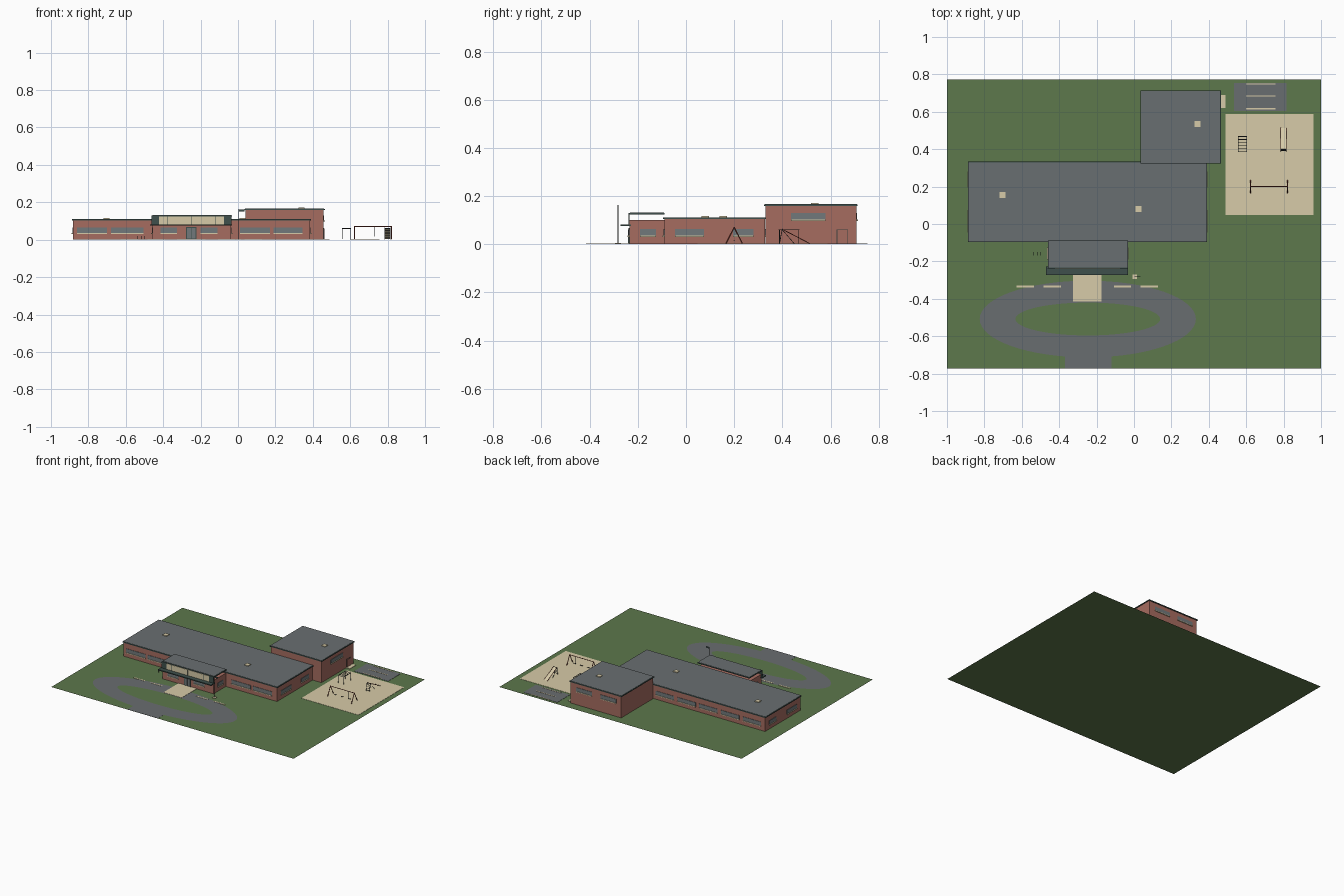
import bpy, bmesh, math
from mathutils import Vector, Matrix

cube = bpy.data.objects.get("Cube")
if cube:
    bpy.data.objects.remove(cube, do_unlink=True)


def material(name, r, g, b):
    def lin(c):
        c /= 255
        return c / 12.92 if c < 0.04 else ((c + 0.055) / 1.055) ** 2.4
    m = bpy.data.materials.new(name)
    m.use_nodes = True
    col = (lin(r), lin(g), lin(b), 1)
    m.diffuse_color = col
    m.node_tree.nodes["Principled BSDF"].inputs["Base Color"].default_value = col
    return m


GRASS = material("grass green", 93, 120, 76)
BRICK = material("brick red", 166, 108, 96)
ROOF = material("roof grey", 105, 111, 113)
ASPHALT = material("asphalt grey", 105, 109, 112)
CREAM = material("cream", 215, 203, 168)
TRIM = material("dark green trim", 62, 80, 76)
GLASS = material("window grey", 113, 121, 123)
STEEL = material("dark steel", 62, 66, 64)
RUST = material("rust red", 135, 66, 54)
FLOOR = 0.0008  # lowest level of everything that rests on the lawn


def finish(name, bm, mat):
    me = bpy.data.meshes.new(name)
    bmesh.ops.recalc_face_normals(bm, faces=bm.faces)
    bm.to_mesh(me)
    bm.free()
    me.materials.append(mat)
    ob = bpy.data.objects.new(name, me)
    bpy.context.collection.objects.link(ob)
    return ob


def boxes(name, mat, *items):
    """Each item is (x0, x1, y0, y1, z0, z1)."""
    bm = bmesh.new()
    for x0, x1, y0, y1, z0, z1 in items:
        z0 = max(z0, FLOOR)
        mid = Matrix.Translation(((x0 + x1) / 2, (y0 + y1) / 2, (z0 + z1) / 2))
        size = Matrix.Diagonal((x1 - x0, y1 - y0, z1 - z0, 1))
        bmesh.ops.create_cube(bm, size=1, matrix=mid @ size)
    return finish(name, bm, mat)


def rods(name, mat, r, *pairs):
    bm = bmesh.new()
    for a, b in pairs:
        a, b = Vector(a), Vector(b)
        a.z, b.z = max(a.z, r + FLOOR), max(b.z, r + FLOOR)
        rot = (b - a).to_track_quat('Z', 'Y').to_matrix().to_4x4()
        bmesh.ops.create_cone(bm, cap_ends=True, segments=6, radius1=r, radius2=r,
                              depth=(b - a).length,
                              matrix=Matrix.Translation((a + b) / 2) @ rot)
    return finish(name, bm, mat)


def plate(name, mat, x0, x1, y0, y1, z):
    return boxes(name, mat, (x0, x1, y0, y1, 0, z))


def roof(name, x0, x1, y0, y1, z):
    """Flat grey roof with a dark edge."""
    e = 0.006
    boxes(name + "_roof_edge", TRIM, (x0 - e, x1 + e, y0 - e, y1 + e, z, z + 0.006))
    boxes(name + "_roof", ROOF, (x0 - 0.003, x1 + 0.003, y0 - 0.003, y1 + 0.003, z, z + 0.008))


def windows(name, axis, wall, side, z0, z1, *spans):
    """Glass plates and sills on a wall facing +/- axis."""
    glass, sills = [], []
    for a, b in spans:
        for out, g, lo, hi in ((glass, 0.003, z0, z1), (sills, 0.007, z0 - 0.005, z0)):
            p, q = sorted((wall - side * 0.002, wall + side * g))
            out.append((p, q, a, b, lo, hi) if axis == 'x' else (a, b, p, q, lo, hi))
    boxes(name + "_windows", GLASS, *glass)
    boxes(name + "_sills", CREAM, *sills)


# Grounds
bm = bmesh.new()
bmesh.ops.create_grid(bm, x_segments=1, y_segments=1, size=1,
                      matrix=Matrix.Diagonal((1, 0.773, 1, 1)))
finish("lawn", bm, GRASS)

bm = bmesh.new()
rings = []
for rx, ry in ((0.578, 0.205), (0.387, 0.088)):
    rings.append([bm.verts.new((-0.247 + rx * math.cos(t * math.tau / 64),
                                -0.508 + ry * math.sin(t * math.tau / 64), 0.0024))
                  for t in range(64)])
for i in range(64):
    j = (i + 1) % 64
    bm.faces.new((rings[0][i], rings[0][j], rings[1][j], rings[1][i]))
finish("drive_loop", bm, ASPHALT)
plate("drive_exit", ASPHALT, -0.37, -0.12, -0.773, -0.69, 0.0018)
plate("entrance_walk", CREAM, -0.325, -0.175, -0.415, -0.235, 0.004)
boxes("kerb_stripes", CREAM, *[(x, x + 0.093, -0.339, -0.329, 0, 0.004)
                               for x in (-0.627, -0.484, -0.108, 0.035)])
plate("playground_sand", CREAM, 0.49, 0.96, 0.047, 0.588, 0.0024)
plate("ball_court", ASPHALT, 0.535, 0.815, 0.605, 0.753, 0.0024)
boxes("court_lines", CREAM, *[(0.6, 0.757, y - 0.003, y + 0.003, 0, 0.004)
                              for y in (0.616, 0.685, 0.749)])

# Buildings
boxes("classroom_walls", BRICK, (-0.882, 0.385, -0.09, 0.327, 0, 0.104))
roof("classroom", -0.882, 0.385, -0.09, 0.327, 0.104)
boxes("gym_walls", BRICK, (0.04, 0.458, 0.33, 0.707, 0, 0.159))
roof("gym", 0.04, 0.458, 0.33, 0.707, 0.159)
boxes("lobby_walls", BRICK, (-0.457, -0.037, -0.235, -0.09, 0, 0.1))
roof("lobby", -0.455, -0.037, -0.229, -0.095, 0.124)
boxes("roof_hatches", CREAM, *[(x - 0.016, x + 0.016, y - 0.016, y + 0.016, z, z + 0.012)
                               for x, y, z in ((-0.703, 0.155, 0.105), (0.023, 0.08, 0.105),
                                               (0.34, 0.535, 0.16))])

# Windows
LOW, HIGH = (0.036, 0.064), (0.102, 0.13)
windows("wing_front", 'y', -0.09, -1, *LOW, (-0.86, -0.7), (-0.68, -0.505),
        (0.01, 0.17), (0.19, 0.345))
windows("wing_back", 'y', 0.327, 1, *LOW,
        *[(x, x + 0.15) for x in (-0.85, -0.67, -0.49, -0.31, -0.13)])
for label, wall, side in (("left", 0.385, 1), ("right", -0.882, -1)):
    windows("wing_" + label, 'x', wall, side, *LOW, (-0.045, 0.075), (0.195, 0.28))
for label, wall, side in (("left", -0.037, 1), ("right", -0.457, -1)):
    windows("lobby_" + label, 'x', wall, side, *LOW, (-0.19, -0.125))
windows("lobby_front", 'y', -0.235, -1, *LOW, (-0.415, -0.325), (-0.2, -0.11))
windows("gym_left", 'x', 0.458, 1, *HIGH, (0.435, 0.58))
windows("gym_back", 'y', 0.707, 1, *HIGH, (0.08, 0.21), (0.28, 0.41))

# Entrance: doors, canopy and fascia panel
boxes("entrance_door_frame", TRIM, (-0.278, -0.222, -0.238, -0.23, 0, 0.068))
boxes("entrance_door_glass", GLASS, *[(x, x + 0.021, -0.24, -0.23, 0.006, 0.062)
                                      for x in (-0.273, -0.248)])
boxes("entrance_canopy", TRIM, (-0.47, -0.033, -0.272, -0.228, 0.075, 0.082))
boxes("fascia_panel", CREAM, (-0.427, -0.073, -0.238, -0.234, 0.082, 0.125))
boxes("fascia_ends", TRIM, *[(x, x + 0.04, -0.239, -0.234, 0.08, 0.13)
                             for x in (-0.463, -0.074)])
boxes("fascia_bars", TRIM, *[(x, x + 0.002, -0.239, -0.234, 0.082, 0.125)
                             for x in (-0.38, -0.25, -0.12)])

# Gym side door
boxes("gym_door_frame", STEEL, (0.45, 0.46, 0.625, 0.673, 0, 0.062))
boxes("gym_door", BRICK, (0.45, 0.462, 0.628, 0.67, 0, 0.059))
plate("gym_doorstep", CREAM, 0.458, 0.49, 0.62, 0.69, 0.004)

# Flagpole and bike racks
plate("flagpole_base", CREAM, -0.008, 0.016, -0.294, -0.27, 0.005)
rods("flagpole", STEEL, 0.0015, ((0.004, -0.282, 0), (0.004, -0.282, 0.163)))
boxes("flag", TRIM, (0.004, 0.034, -0.2825, -0.2815, 0.15, 0.161))
for x in (-0.535, -0.518, -0.501):
    a, b, c, d = [(x, y, z) for y, z in ((-0.168, 0), (-0.168, 0.018), (-0.15, 0.018), (-0.15, 0))]
    rods("bike_rack", STEEL, 0.0012, (a, b), (b, c), (c, d))

# Swing set
legs = [((x, 0.2 + s * 0.034, 0), (x, 0.2, 0.07)) for x in (0.623, 0.82) for s in (-1, 1)]
rods("swing_frame", RUST, 0.0025, ((0.62, 0.2, 0.07), (0.823, 0.2, 0.07)), *legs)
seats = (0.665, 0.722, 0.779)
rods("swing_chains", STEEL, 0.0003, *[((x + s * 0.009, 0.2, 0.018), (x + s * 0.009, 0.2, 0.07))
                                      for x in seats for s in (-1, 1)])
boxes("swing_seats", STEEL, *[(x - 0.01, x + 0.01, 0.197, 0.203, 0.016, 0.018) for x in seats])

# Climbing bars
posts = [((x, y, 0), (x, y, 0.06)) for x in (0.557, 0.603) for y in (0.388, 0.468)]
rails = [((x, 0.385, 0.06), (x, 0.471, 0.06)) for x in (0.557, 0.603)]
rungs = [((0.557, 0.388 + i * 0.016, 0.06), (0.603, 0.388 + i * 0.016, 0.06)) for i in range(6)]
rods("climbing_bars", STEEL, 0.0018, *posts, *rails, *rungs)

# Slide with ladder
edges = (0.785, 0.813)
rods("slide_rails", RUST, 0.0016, *[((x, 0.4, 0.062), (x, 0.514, 0.003)) for x in edges])
rods("slide_ladder", STEEL, 0.0015,
     *[((x, 0.388, 0), (x, 0.4, 0.065)) for x in edges],
     *[((edges[0], 0.388 + z / 5, z), (edges[1], 0.388 + z / 5, z))
       for z in (0.012, 0.024, 0.036, 0.048, 0.06)])
rods("slide_braces", STEEL, 0.0012, *[((x, 0.4, 0.06), (x, 0.45, 0)) for x in edges])
bm = bmesh.new()
bm.faces.new([bm.verts.new(p) for p in ((edges[0], 0.4, 0.06), (edges[1], 0.4, 0.06),
                                        (edges[1], 0.514, 0.004), (edges[0], 0.514, 0.004))])
finish("slide_chute", bm, CREAM)
